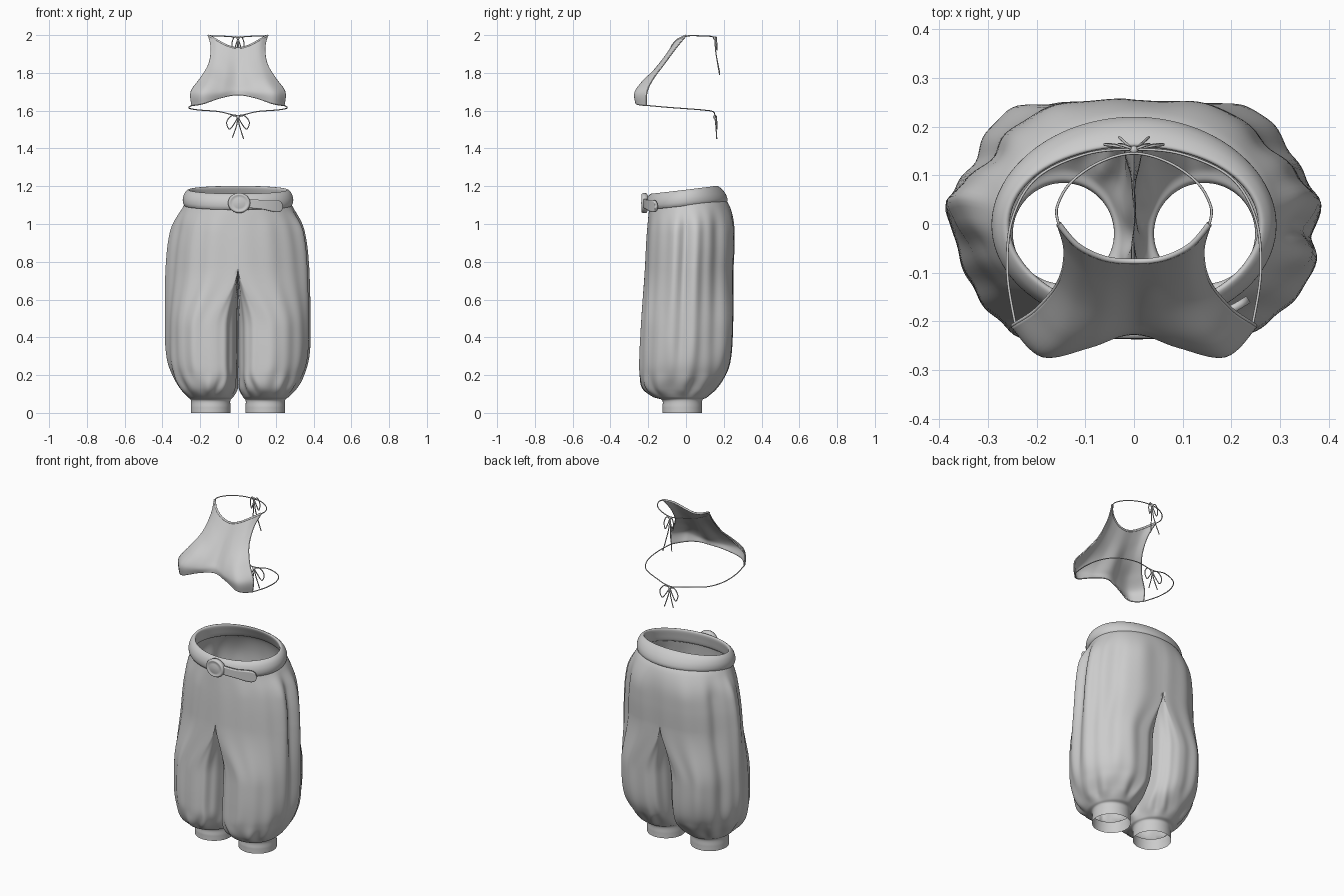
import bpy, math
from math import sin, cos, pi, exp

if "Cube" in bpy.data.objects:
    bpy.data.objects.remove(bpy.data.objects["Cube"])


def cr(pts, n):
    """Catmull-Rom interpolation through tuples of any size."""
    out = []
    for i in range(len(pts) - 1):
        p = [pts[max(i - 1, 0)], pts[i], pts[i + 1], pts[min(i + 2, len(pts) - 1)]]
        for k in range(n):
            t = k / n
            out.append(tuple(
                0.5 * (2 * b + (c - a) * t + (2 * a - 5 * b + 4 * c - d) * t * t
                       + (3 * b - a - 3 * c + d) * t ** 3) for a, b, c, d in zip(*p)))
    return out + [tuple(pts[-1])]


def smooth(a, b, x):
    t = min(1, max(0, (x - a) / (b - a)))
    return t * t * (3 - 2 * t)


def mesh_obj(name, verts, faces, thick=0):
    me = bpy.data.meshes.new(name)
    me.from_pydata(verts, [], faces)
    me.update()
    for p in me.polygons:
        p.use_smooth = True
    ob = bpy.data.objects.new(name, me)
    bpy.context.collection.objects.link(ob)
    if thick:
        m = ob.modifiers.new("thickness", 'SOLIDIFY')
        m.thickness, m.offset = thick, 0
    return ob


def grid_faces(rows, cols, wrap_c=False, wrap_r=False):
    return [(r * cols + c, r * cols + (c + 1) % cols,
             (r + 1) % rows * cols + (c + 1) % cols, (r + 1) % rows * cols + c)
            for r in range(rows if wrap_r else rows - 1)
            for c in range(cols if wrap_c else cols - 1)]


def cord(name, pts, r=0.0028, n=8):
    cu = bpy.data.curves.new(name, 'CURVE')
    cu.dimensions, cu.bevel_depth, cu.bevel_resolution = '3D', r, 2
    cu.use_fill_caps = True
    path = cr(pts, n)
    s = cu.splines.new('POLY')
    s.points.add(len(path) - 1)
    for q, p in zip(s.points, path):
        q.co = (*p, 1)
    ob = bpy.data.objects.new(name, cu)
    bpy.context.collection.objects.link(ob)
    return ob


# Baggy trousers: z, inner x, outer x, front y, back y
CROTCH = .77
BODY = [(1.13, 0, .268, -.19, .192), (1.08, 0, .295, -.197, .23), (1.0, 0, .332, -.203, .252),
        (.89, 0, .354, -.21, .255), (CROTCH, 0, .364, -.216, .25)]
LEG = [(CROTCH, 0, .364, -.216, .25), (.5, .001, .374, -.232, .245), (.3, .001, .37, -.243, .235),
       (.2, .003, .345, -.243, .208), (.13, .008, .305, -.225, .16), (.085, .025, .268, -.175, .115),
       (.068, .04, .25, -.127, .087), (.03, .04, .25, -.125, .085), (0, .04, .25, -.125, .085)]
N = 72
# broad folds: angle from the side seam, strength, width
FOLDS = {-1: [(.12, .06, .1), (-.45, -.05, .22), (.55, -.05, .2), (1.15, .07, .25), (-1.15, .02, .15)],
         1: [(-.4, .06, .2), (-.13, -.05, .1), (.15, .045, .12), (.6, -.05, .2), (1.1, .06, .22),
             (-1.2, .025, .2)]}


def fold(s, a, z):
    """Cloth folds as a fraction of the radius."""
    env = smooth(1.12, .95, z) * smooth(.07, .12, z)
    f = .01 * sin(9 * a + 1.3 * s + 2 * z) + .011 * sin(16 * a - s + 1.5 * z)
    f += .04 * exp(-((z - .13) / .06) ** 2) * sin(11 * a + s)
    for c, amp, wid in FOLDS[s]:
        f += amp * exp(-((a - c) / wid) ** 2) * smooth(.1, .4, z)
    return f * env


def trouser_point(s, key, a, inner):
    z, xi, xo, yf, yb = key
    cy, ry = (yf + yb) / 2, (yb - yf) / 2
    w = smooth(CROTCH, .45, z)
    # the fullest part of each leg sits nearer the middle than the side
    cx = xi + (xo - xi) * (.5 - .12 * smooth(.07, .22, z))
    rx = cx - xi if inner else xo - cx
    bag = smooth(.07, .2, z) * smooth(1.15, .95, z)
    e = 1 - .04 * bag
    c, sn = abs(cos(a)) ** e, math.copysign(abs(sin(a)) ** e, sin(a))
    fd = 0 if inner else fold(s, a, z) * max(0, cos(a)) ** .35
    fl = fold(s, pi - a if inner else a, z)
    dx, dy = (0 if inner else xo * c) * (1 + fd), cy + ry * sn * (1 + fd)
    # inner leg is flatter, so that the legs press together
    ci = c ** (1 - .35 * bag) if inner else c
    lx = cx + (-1 if inner else 1) * rx * ci * (1 + fl)
    ly = cy + ry * sn * (1 + fl)
    tilt = .018 * sn * smooth(.9, 1.12, z)
    return (s * max(0, dx + (lx - dx) * w), dy + (ly - dy) * w, z + tilt)


angles = [-pi / 2 + pi * i / N for i in range(N + 1)]
body_rows, leg_rows = cr(BODY, 8), cr(LEG, 9)
verts, faces = [], []
for s in (-1, 1):
    for rows, closed in ((body_rows, False), (leg_rows, True)):
        base, cols = len(verts), 2 * N if closed else N + 1
        for key in rows:
            verts += [trouser_point(s, key, a, False) for a in angles]
            if closed:
                verts += [trouser_point(s, key, a, True) for a in angles[-2:0:-1]]
        for f in grid_faces(len(rows), cols, wrap_c=closed):
            faces.append(tuple(base + i for i in (f if s < 0 else f[::-1])))
trousers = mesh_obj("trousers", verts, faces)
weld = trousers.modifiers.new("weld", 'WELD')
weld.merge_threshold = .0005

# Soft waistband, tilted up and leaning inwards towards the back
prof = [(.002, -.045), (.01, -.03), (.011, -.005), (.003, .02), (-.01, .036), (-.02, .04),
        (-.026, .03), (-.022, .0), (-.014, -.04)]
prof = cr(prof + prof[:1], 3)[:-1]
band = []
for i in range(96):
    a = 2 * pi * i / 96
    lean = -.4 * (.5 + .5 * sin(a))
    band += [((.281 + d) * cos(a), -.002 + (.2 + d + lean * h) * sin(a),
              1.141 + .021 * sin(a) + h) for d, h in prof]
mesh_obj("waistband", band, grid_faces(96, len(prof), True, True))

# Strap tail with a rounded tip
strap = []
for i in range(33):
    x = .03 + .205 * i / 32
    y = -.22 * math.sqrt(1 - (x / .33) ** 2)
    h = (.024 + .008 * smooth(.12, .2, x)) * math.sqrt(max(.003, 1 - max(0, (x - .205) / .03) ** 2))
    strap += [(x, y, 1.115 - .1 * x + h * (j / 4 - 1)) for j in range(9)]
mesh_obj("strap_tail", strap, grid_faces(33, 9), .016)

# Round domed buckle
ring = [(.001, -.237), (.03, -.236), (.042, -.232), (.046, -.236), (.054, -.235),
        (.059, -.226), (.057, -.208), (.04, -.2), (.001, -.2)]
mesh_obj("buckle", [(.006 + r * cos(2 * pi * k / 40), y, 1.111 + .9 * r * sin(2 * pi * k / 40))
                    for r, y in ring for k in range(40)], grid_faces(len(ring), 40, True))

# Halter top: half rows from centre to side edge, mirrored then interpolated
TOP = [[(0, -.077, 1.93), (.06, -.071, 1.945), (.115, -.045, 1.975), (.155, .0, 1.997)],
       [(0, -.115, 1.87), (.06, -.115, 1.88), (.11, -.093, 1.905), (.141, -.055, 1.93)],
       [(0, -.16, 1.80), (.065, -.17, 1.81), (.12, -.155, 1.825), (.154, -.118, 1.845)],
       [(0, -.2, 1.74), (.08, -.225, 1.745), (.15, -.227, 1.755), (.2, -.175, 1.768)],
       [(0, -.22, 1.71), (.09, -.25, 1.70), (.185, -.268, 1.695), (.247, -.207, 1.70)],
       [(0, -.224, 1.685), (.09, -.245, 1.67), (.185, -.264, 1.638), (.243, -.21, 1.628)]]
full = [[(-x, y, z) for x, y, z in r[:0:-1]] + r for r in TOP]
across = [cr(r, 8) for r in full]
down = [cr(list(c), 8) for c in zip(*across)]
mesh_obj("halter_top", [p for c in down for p in c], grid_faces(len(down), len(down[0])), .007)

# Hems along the neckline, bottom and sides
cord("neck_hem", full[0], .006)
cord("bottom_hem", full[-1], .004)
for s, side in ((-1, "left"), (1, "right")):
    cord(side + "_hem", [(s * r[3][0], r[3][1], r[3][2]) for r in TOP], .004)


# Cords tied behind the neck and back, each with a bow
def mirrored(pts):
    return pts + [(-x, y, z) for x, y, z in pts[-2::-1]]


cord("neck_cord", mirrored([(.155, 0, 1.996), (.158, .035, 1.997), (.13, .085, 1.996),
                            (.07, .127, 1.994), (0, .145, 1.99)]))
cord("back_cord", mirrored([(.243, -.21, 1.628), (.26, -.1, 1.618), (.25, .01, 1.61),
                            (.2, .095, 1.603), (.1, .143, 1.595), (0, .153, 1.575)]))


def bow(name, z, w, drop, tail, lean):
    bpy.ops.mesh.primitive_uv_sphere_add(segments=12, ring_count=8, radius=.009,
                                         location=(0, .152, z))
    bpy.context.object.name = name + "_knot"
    bpy.ops.object.shade_smooth()
    for s, side in ((-1, "left"), (1, "right")):
        cord(f"{name}_{side}_loop", [(0, .153, z), (s * w * .6, .16, z + .005),
             (s * w, .163, z - drop * .45), (s * w * .75, .163, z - drop),
             (s * w * .3, .158, z - drop * .5), (0, .153, z)])
        cord(f"{name}_{side}_tail", [(0, .153, z), (s * .008, .158, z - tail * .4),
             (s * .03, .153 + lean, z - tail * (.97 + .03 * s))])


bow("neck_bow", 1.985, .032, .065, .195, .025)
bow("back_bow", 1.567, .06, .065, .117, .01)
